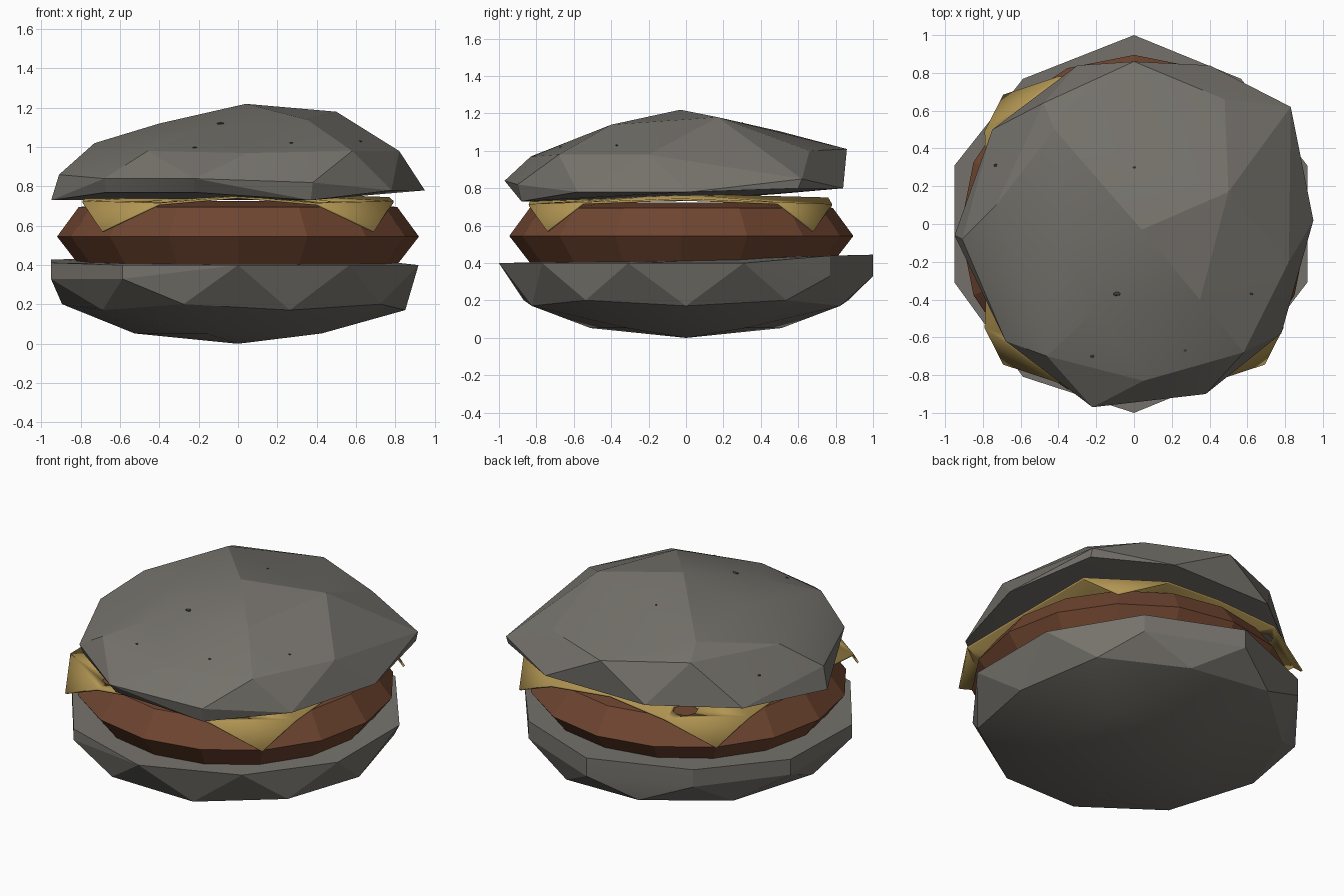
import bpy, bmesh
from math import sin, cos, pi, radians
from mathutils import Vector

if "Cube" in bpy.data.objects:
    bpy.data.objects.remove(bpy.data.objects["Cube"])


def material(name, rgb):
    m = bpy.data.materials.new(name)
    m.use_nodes = True
    m.diffuse_color = (*rgb, 1)
    bsdf = m.node_tree.nodes["Principled BSDF"]
    bsdf.inputs["Base Color"].default_value = (*rgb, 1)
    bsdf.inputs["Roughness"].default_value = 0.8
    return m


BUN = material("toasted grey", (0.18, 0.17, 0.15))
MEAT = material("meat brown", (0.16, 0.06, 0.03))
CHEESE = material("cheese yellow", (0.44, 0.30, 0.085))
SEED = material("seed dark", (0.05, 0.05, 0.045))


def finish(name, bm, mat, angle=12):
    bmesh.ops.recalc_face_normals(bm, faces=bm.faces)
    mesh = bpy.data.meshes.new(name)
    bm.to_mesh(mesh)
    bm.free()
    obj = bpy.data.objects.new(name, mesh)
    bpy.context.collection.objects.link(obj)
    if mat:
        mesh.materials.append(mat)
    bpy.ops.object.select_all(action="DESELECT")
    obj.select_set(True)
    bpy.context.view_layer.objects.active = obj
    bpy.ops.object.shade_smooth_by_angle(angle=radians(angle))
    return obj


def hull(name, points, mat):
    bm = bmesh.new()
    for p in points:
        bm.verts.new(p)
    out = bmesh.ops.convex_hull(bm, input=bm.verts)
    bmesh.ops.delete(bm, geom=list(set(out["geom_interior"])), context="VERTS")
    return finish(name, bm, mat)


# Bottom bun: flattened half icosphere with a raised lip at the back and left
bm = bmesh.new()
bmesh.ops.create_icosphere(bm, subdivisions=2, radius=1)
points = []
for v in bm.verts:
    x, y, z = v.co
    if z < -0.01:
        points.append((x, y * 1.02, 0.4 - 0.4 * abs(z) ** 0.87))
    elif z < 0.01:
        raised = y > 0.5 or x < -0.3
        if x > 0:
            x *= 0.965
        if 0.5 < abs(y) < 0.9 and (x > 0 or y > 0):
            y *= 0.95
        points.append((x, y, 0.33 if raised else 0.4))
        if raised:
            points.append((x, y, 0.42 + 0.025 * y))
bm.free()
hull("bottom_bun", points, BUN)

# Patty: sixteen-sided barrel with a slightly domed top
bm = bmesh.new()
rings = []
for r, z in ((0.8, 0.39), (0.92, 0.545), (0.81, 0.695), (0.55, 0.725)):
    rings.append([bm.verts.new((r * cos(i * pi / 8), r * sin(i * pi / 8) - 0.025, z))
                  for i in range(16)])
for low, high in zip(rings, rings[1:]):
    for i in range(16):
        j = (i + 1) % 16
        bm.faces.new((low[i], low[j], high[j], high[i]))
bm.faces.new(rings[0])
bm.faces.new(rings[-1])
finish("patty", bm, MEAT)

# Cheese slice: arched centre with a drooping triangle at each corner
bm = bmesh.new()
centre = bm.verts.new((0, -0.03, 0.765))
border = []
for sx, sy in ((1, 1), (-1, 1), (-1, -1), (1, -1)):
    side = bm.verts.new((0.79 * sx, 0.52 * sy - 0.03, 0.72))
    edge = bm.verts.new((0.40 * sx, 0.81 * sy - 0.03, 0.71))
    tip = bm.verts.new((0.69 * sx, 0.71 * sy - 0.03, 0.57))
    bm.faces.new((side, tip, edge))
    if sx == sy:
        border += [side, edge, bm.verts.new((0, 0.79 * sy - 0.03, 0.745))]
    else:
        border += [edge, side, bm.verts.new((0.77 * sx, -0.03, 0.74))]
for i, v in enumerate(border):
    bm.faces.new((centre, v, border[(i + 1) % len(border)]))
cheese = finish("cheese_slice", bm, CHEESE)
solid = cheese.modifiers.new("thickness", "SOLIDIFY")
solid.thickness = 0.012
solid.offset = 0

# Holes in the cheese
bm = bmesh.new()
for x, y in ((-0.43, 0.62), (-0.38, -0.69), (0.40, -0.68)):
    new = bmesh.ops.create_cone(bm, cap_ends=True, segments=8, radius1=0.075,
                                radius2=0.075, depth=0.6)["verts"]
    bmesh.ops.translate(bm, verts=new, vec=(x, y, 0.7))
cutter = finish("hole_cutter", bm, None)
cutter.hide_render = True
cut = cheese.modifiers.new("holes", "BOOLEAN")
cut.operation = "DIFFERENCE"
cut.object = cutter
bpy.context.view_layer.objects.active = cheese
for name in ("thickness", "holes"):
    bpy.ops.object.modifier_apply(modifier=name)
bpy.data.objects.remove(cutter)

# Top bun: lopsided faceted dome
crown = [(.04, -.03, 1.22), (.5, .17, 1.18), (-.42, .5, 1.105), (-.4, -.05, 1.12),
         (.35, -.4, 1.14), (-.2, -.45, 1.09)]
shoulder = [(.48, .66, 1), (0, .86, 1.01), (-.48, .64, 1.04), (-.73, .1, 1.02),
            (-.46, -.7, .98), (.05, -.83, .97), (.58, -.68, .98), (.82, -.2, .98)]
rim = [(.95, .02, .78), (.83, .62, .85), (.83, .6, .8), (.4, .84, .8), (-.3, .84, .8),
       (-.75, .5, .77), (-.95, -.06, .73), (-.91, -.08, .86), (-.68, -.62, .84),
       (-.67, -.59, .77), (-.22, -.97, .84), (-.22, -.91, .77), (.38, -.9, .82),
       (.37, -.88, .73), (.78, -.58, .78)]
top_bun = hull("top_bun", crown + shoulder + rim, BUN)

# Tiny seeds barely poking through the crust
bpy.context.view_layer.update()
bm = bmesh.new()
for x, y, r in ((-.09, -.37, .022), (.62, -.37, .012), (-.22, -.7, .012),
                (.27, -.67, .01), (-.73, .31, .014), (0, .3, .01)):
    hit, place, normal, _ = top_bun.ray_cast(Vector((x, y, 3)), Vector((0, 0, -1)))
    if hit:
        new = bmesh.ops.create_icosphere(bm, subdivisions=1, radius=r)["verts"]
        bmesh.ops.scale(bm, verts=new, vec=(1, 0.6, 0.4))
        bmesh.ops.translate(bm, verts=new, vec=place)
finish("seeds", bm, SEED)
